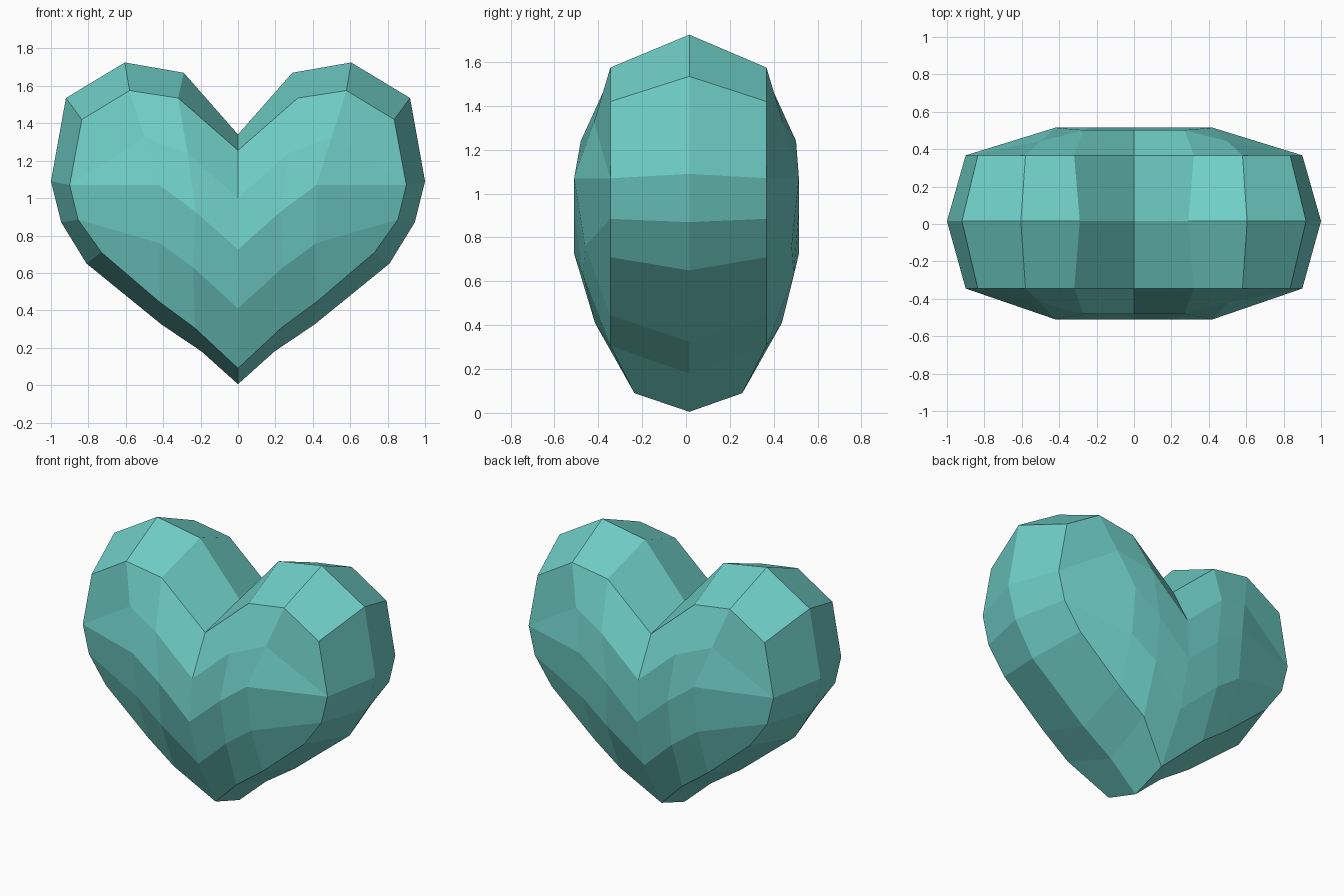
import bpy, bmesh

if "Cube" in bpy.data.objects:
    bpy.data.objects.remove(bpy.data.objects["Cube"])

# Half outline of the widest edge (x, z), from the notch round to the bottom tip
RIM_Y = 0.015
RIM = [(0, 1.34), (0.29, 1.67), (0.605, 1.725), (0.92, 1.535), (1.0, 1.09),
       (0.945, 0.87), (0.81, 0.65), (0.41, 0.325), (0.195, 0.18), (0, 0.005)]

# Half of the domed face: rows from top to bottom, columns from centre to side
FACE = [
    [(0, -0.345, 1.255), (0.32, -0.345, 1.535), (0.58, -0.345, 1.575), (0.835, -0.345, 1.42)],
    [(0, -0.48, 1.0), (0.27, -0.48, 1.24), (0.5, -0.42, 1.325), None],
    [(0, -0.51, 0.725), (0.225, -0.51, 0.925), (0.42, -0.51, 1.07), (0.9, -0.345, 1.07)],
    [(0, -0.415, 0.41), (0.24, -0.47, 0.63), (0.42, -0.46, 0.76), (0.855, -0.345, 0.885)],
    [(0, -0.235, 0.09), (0.23, -0.345, 0.305), (0.42, -0.345, 0.445), (0.73, -0.345, 0.71)],
]


def back_y(y):
    return min(0.515, -y + 0.022)


def add_dome(bm, rim, back):
    """Adds one face of the heart and joins it to the rim."""
    g = [[p and bm.verts.new((p[0], back_y(p[1]) if back else p[1], p[2]))
          for p in row] for row in FACE]
    for r in range(4):
        for c in range(3):
            quad = [g[r][c], g[r][c + 1], g[r + 1][c + 1], g[r + 1][c]]
            if None not in quad:
                bm.faces.new(quad)
    # Shoulder panel, where the side column has no middle point
    bm.faces.new([g[0][2], g[0][3], g[2][3], g[1][2]])
    bm.faces.new([g[1][2], g[2][3], g[2][2]])
    # Bevelled band between face and rim
    border = g[0] + [g[r][3] for r in (2, 3, 4)] + [g[4][c] for c in (2, 1, 0)]
    for i in range(len(rim) - 1):
        bm.faces.new([rim[i], rim[i + 1], border[i + 1], border[i]])


bm = bmesh.new()
rim = [bm.verts.new((x, RIM_Y, z)) for x, z in RIM]
for back in (False, True):
    add_dome(bm, rim, back)

# Mirror the right half onto the left and weld the seam
half = bm.verts[:] + bm.edges[:] + bm.faces[:]
copy = bmesh.ops.duplicate(bm, geom=half)["geom"]
for v in copy:
    if isinstance(v, bmesh.types.BMVert):
        v.co.x = -v.co.x
bmesh.ops.remove_doubles(bm, verts=bm.verts[:], dist=0.001)
bmesh.ops.recalc_face_normals(bm, faces=bm.faces[:])

mesh = bpy.data.meshes.new("heart")
bm.to_mesh(mesh)
bm.free()
heart = bpy.data.objects.new("heart", mesh)
bpy.context.collection.objects.link(heart)

# Turquoise gem colour
mat = bpy.data.materials.new("turquoise")
mat.diffuse_color = (0.16, 0.62, 0.57, 1)
mat.use_nodes = True
mat.node_tree.nodes["Principled BSDF"].inputs["Base Color"].default_value = mat.diffuse_color
mesh.materials.append(mat)
